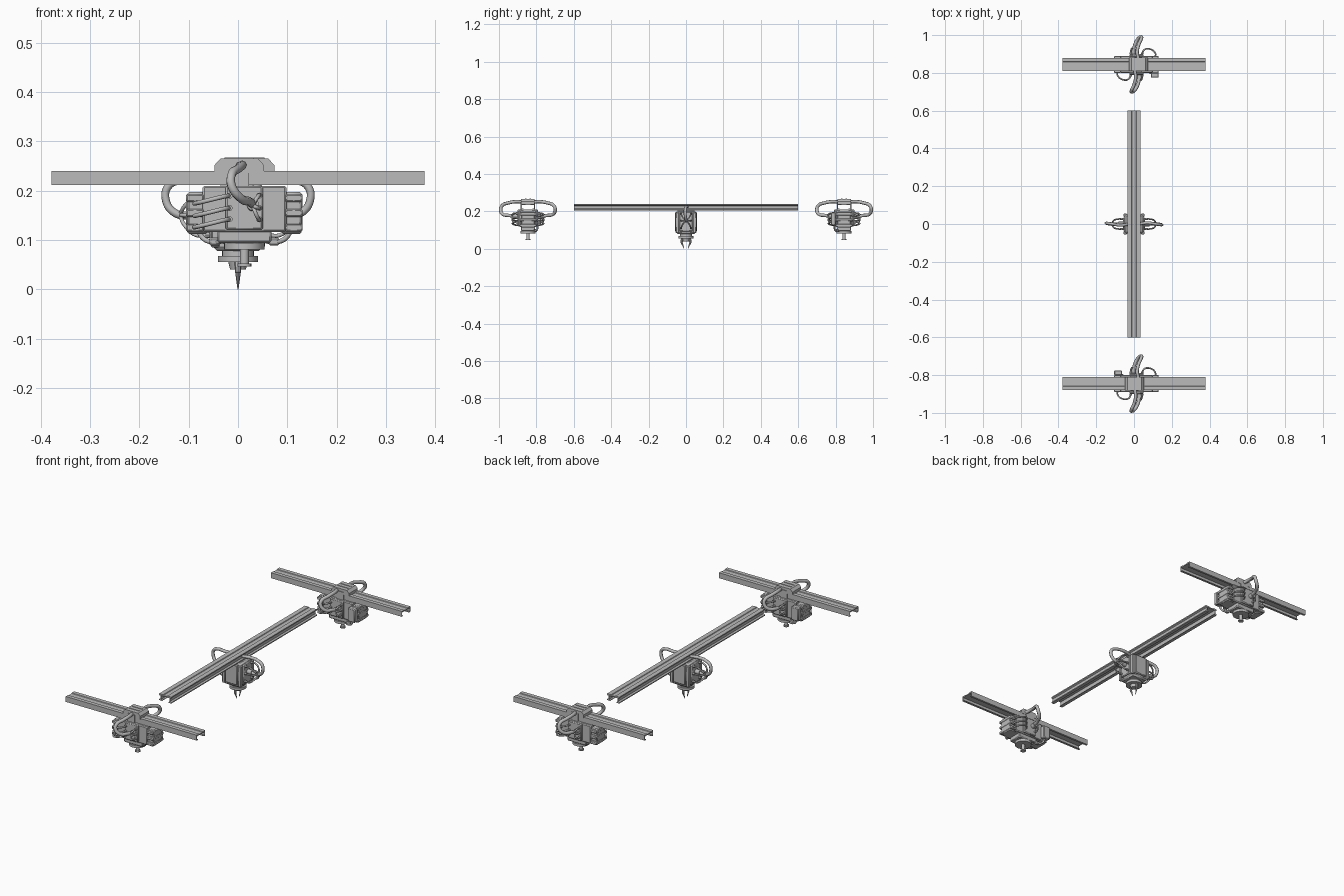
import bpy, bmesh, math
from mathutils import Matrix, Vector

cube = bpy.data.objects.get("Cube")
if cube:
    bpy.data.objects.remove(cube, do_unlink=True)

grey = bpy.data.materials.new("machine grey")
grey.use_nodes = True
grey.diffuse_color = (0.5, 0.5, 0.5, 1)
grey.node_tree.nodes["Principled BSDF"].inputs["Base Color"].default_value = (0.5, 0.5, 0.5, 1)
made = []


def finish(name, bm, M, bevel=0):
    bmesh.ops.recalc_face_normals(bm, faces=bm.faces)
    mesh = bpy.data.meshes.new(name)
    bm.to_mesh(mesh)
    bm.free()
    mesh.materials.append(grey)
    ob = bpy.data.objects.new(name, mesh)
    ob.matrix_world = M
    bpy.context.collection.objects.link(ob)
    if bevel:
        mod = ob.modifiers.new("edge", "BEVEL")
        mod.width, mod.segments = bevel, 1
    made.append(ob)
    return ob


def box(name, M, centre, size, bevel=0.004):
    bm = bmesh.new()
    bmesh.ops.create_cube(bm, size=1)
    bmesh.ops.scale(bm, vec=size, verts=bm.verts)
    bmesh.ops.translate(bm, vec=centre, verts=bm.verts)
    return finish(name, bm, M, bevel)


def cylinder(name, M, base, top, r1, r2=None, sides=32):
    a, b = Vector(base), Vector(top)
    d = b - a
    bm = bmesh.new()
    bmesh.ops.create_cone(bm, cap_ends=True, segments=sides, radius1=r1,
                          radius2=r1 if r2 is None else r2, depth=d.length)
    turn = d.to_track_quat("Z", "Y").to_matrix().to_4x4()
    bmesh.ops.transform(bm, matrix=Matrix.Translation((a + b) / 2) @ turn, verts=bm.verts)
    return finish(name, bm, M)


def prism(name, M, half, y0, y1, bevel=0):
    """Mirror a half profile in x and extrude it along y."""
    pts = half + [(-x, z) for x, z in reversed(half) if x > 0]
    bm = bmesh.new()
    face = bm.faces.new([bm.verts.new((x, y0, z)) for x, z in pts])
    ext = bmesh.ops.extrude_face_region(bm, geom=[face])
    moved = [v for v in ext["geom"] if isinstance(v, bmesh.types.BMVert)]
    bmesh.ops.translate(bm, vec=(0, y1 - y0, 0), verts=moved)
    return finish(name, bm, M, bevel)


def hose(name, M, pts, radius):
    curve = bpy.data.curves.new(name, "CURVE")
    curve.dimensions = "3D"
    curve.bevel_depth, curve.bevel_resolution = radius, 2
    curve.resolution_u, curve.use_fill_caps = 6, True
    sp = curve.splines.new("BEZIER")
    sp.bezier_points.add(len(pts) - 1)
    for bp, p in zip(sp.bezier_points, pts):
        bp.co = p
        bp.handle_left_type = bp.handle_right_type = "AUTO"
    curve.materials.append(grey)
    ob = bpy.data.objects.new(name, curve)
    ob.matrix_world = M
    bpy.context.collection.objects.link(ob)


def turned(angle, x=0, y=0):
    return Matrix.Translation((x, y, 0)) @ Matrix.Rotation(math.radians(angle), 4, "Z")


# Hollow rails, open underneath
cross = [(0, .237), (.013, .237), (.015, .24), (.035, .24), (.035, .212), (.024, .212),
         (.024, .215), (.032, .215), (.032, .233), (0, .233)]
main = [(0, .237), (.01, .237), (.012, .24), (.035, .24), (.035, .234), (.028, .23),
        (.028, .216), (.035, .211), (.035, .206), (.018, .206), (.018, .209), (.024, .212),
        (.024, .232), (0, .232)]
prism("main_rail", turned(0), main, -.6, .6)
for name, y in (("front_rail", -.845), ("back_rail", .845)):
    prism(name, turned(90, 0, y), cross, -.378, .378)


def end_unit(label, M):
    # Saddle over the rail
    saddle = [(0, .265), (.038, .265), (.05, .252), (.05, .236), (0, .236)]
    C = M @ Matrix.Translation((-.0105, 0, 0))
    prism(label + "_saddle", C, saddle, -.036, .036)
    for s in (-1, 1):
        box(label + "_saddle_rib", C, (0, s * .012, .265), (.06, .006, .005), 0)
        box(label + "_saddle_cheek", C, (0, s * .037, .226), (.04, .004, .05), 0)
    # Body and its side blocks
    box(label + "_body", M, (0, 0, .163), (.17, .09, .094))
    box(label + "_neck", M, (0, 0, .112), (.11, .075, .035))
    for s in (-1, 1):
        box(label + "_face_plate", M, (0, s * .048, .165), (.076, .014, .09))
        box(label + "_side_block", M, (s * .095, 0, .155), (.042, .07, .085))
        for z in (.125, .155, .185):
            box(label + "_side_fin", M, (s * .1, 0, z), (.036, .09, .016), .003)
    # Spindle
    cylinder(label + "_spindle_collar", M, (0, 0, .09), (0, 0, .105), .033)
    cylinder(label + "_spindle_disc", M, (0, 0, .081), (0, 0, .094), .041)
    cylinder(label + "_spindle_shaft", M, (0, 0, .05), (0, 0, .085), .009, sides=16)
    cylinder(label + "_spindle_foot", M, (0, 0, .046), (0, 0, .052), .014, sides=16)
    # Hoses, plugs and cables, the same on both faces
    for a in (0, 180):
        H = M @ turned(a)
        hose(label + "_main_hose", H, [(-.01, -.03, .25), (-.004, -.065, .252), (-.012, -.105, .245),
             (-.026, -.137, .232), (-.026, -.146, .21), (-.008, -.135, .185),
             (.01, -.1, .178), (.017, -.05, .17)], .009)
        cylinder(label + "_hose_socket", H, (.017, -.05, .17), (.017, -.075, .172), .012, sides=16)
        for z in (.142, .165, .19):
            for x in (-.03, .03):
                cylinder(label + "_plug", H, (x, -.054, z), (x, -.064, z), .006, sides=12)
            hose(label + "_side_cable", H, [(-.03, -.058, z), (-.042, -.078, z - .002),
                 (-.075, -.08, z - .01), (-.1, -.058, z - .016), (-.1, -.04, z - .016)], .0045)
            hose(label + "_centre_cable", H, [(.03, -.058, z), (.029, -.075, z),
                 (.022, -.085, (z + .17) / 2), (.017, -.075, .17)], .004)
    # Junction box with a drooping lead
    box(label + "_junction_box", M, (-.097, .057, .16), (.042, .026, .07))
    hose(label + "_lead", M, [(-.097, .05, .13), (-.085, .05, .105), (-.065, .04, .096),
         (-.035, .02, .1)], .005)
    box(label + "_lead_connector", M, (-.06, .038, .097), (.022, .016, .016), .003)


end_unit("front_unit", turned(0, .013, -.845))
end_unit("back_unit", turned(180, .013, .845))

# Middle unit: body, plates and neck
M = turned(90)
box("middle_body", M, (0, 0, .142), (.1, .1, .128), .008)
box("middle_mount", M, (0, 0, .205), (.07, .056, .02))
for a in range(0, 360, 90):
    P = M @ turned(a)
    box("middle_face_plate", P, (0, -.052, .145), (.07, .012, .105))
    box("middle_corner_post", P, (.046, -.046, .14), (.018, .018, .11), .003)
cylinder("middle_collar", M, (0, 0, .064), (0, 0, .08), .032)
cylinder("middle_ring", M, (0, 0, .055), (0, 0, .068), .041)
cylinder("middle_hub", M, (0, 0, .04), (0, 0, .057), .016, .02, 20)

# Gripper claws
for s in (-1, 1):
    cylinder("claw_arm", M, (s * .02, 0, .058), (s * .024, 0, .034), .007, .006, 8)
    cylinder("claw_tip", M, (s * .024, 0, .036), (s * .01, 0, 0), .006, .001, 8)

# Middle hoses, plugs and cables
for a in (0, 180):
    H = M @ turned(a)
    hose("middle_hose", H, [(0, -.025, .222), (.006, -.07, .224), (0, -.115, .222),
         (-.004, -.142, .208), (-.004, -.146, .18), (0, -.128, .155),
         (0, -.1, .149), (0, -.05, .152)], .008)
    cylinder("middle_hose_socket", H, (0, -.055, .152), (0, -.082, .151), .012, sides=16)
    for x in (-.026, .026):
        for z in (.11, .15, .188):
            cylinder("middle_plug", H, (x, -.056, z), (x, -.067, z), .006, sides=12)
            hose("middle_cable", H, [(x, -.06, z), (x, -.085, z), (x * .7, -.108, (z + .15) / 2),
                 (0, -.118, .151)], .004)

# Smooth the rounded parts, keep edges sharp
bpy.ops.object.select_all(action="DESELECT")
for ob in made:
    ob.select_set(True)
bpy.context.view_layer.objects.active = made[0]
bpy.ops.object.shade_smooth_by_angle(angle=math.radians(30))
